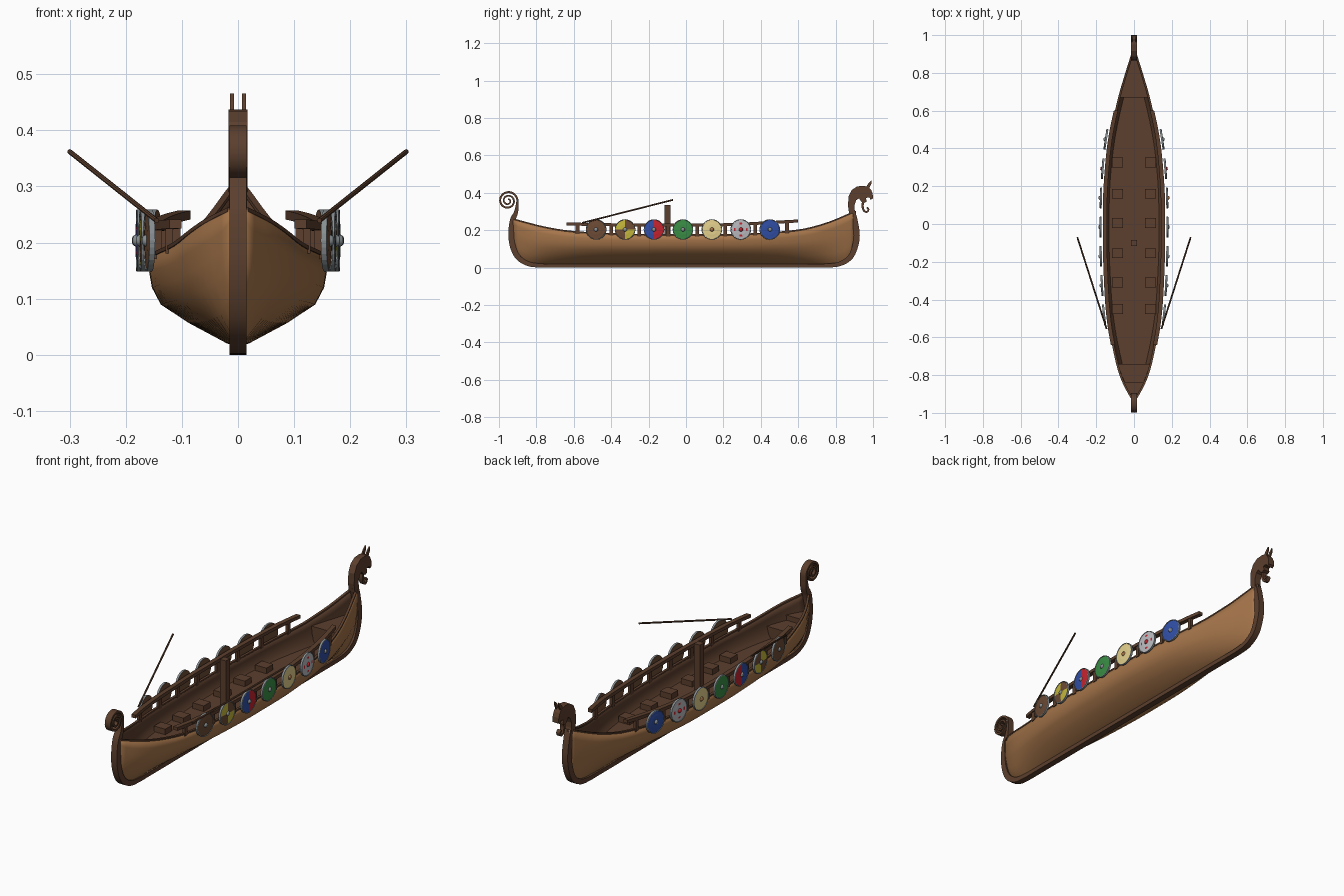
import bpy, bmesh, math
from mathutils import Vector

if "Cube" in bpy.data.objects:
    bpy.data.objects.remove(bpy.data.objects["Cube"])


def material(name, r, g, b):
    m = bpy.data.materials.new(name)
    m.diffuse_color = tuple((c / 255) ** 2.2 for c in (r, g, b)) + (1,)
    m.use_nodes = True
    m.node_tree.nodes["Principled BSDF"].inputs["Base Color"].default_value = m.diffuse_color
    return m


HULL = material("light timber", 165, 117, 76)
DARK = material("dark timber", 92, 65, 49)
WOOD = material("shield wood", 108, 76, 56)
STEEL = material("steel", 135, 142, 145)
BLUE = material("blue paint", 52, 80, 165)
RED = material("red paint", 195, 40, 50)
GREEN = material("green paint", 60, 140, 70)
YELLOW = material("yellow paint", 195, 182, 62)
CREAM = material("cream paint", 228, 208, 140)
GREY = material("pale grey paint", 185, 186, 190)


def curve(table, y):
    """Smooth interpolation through (y, value) points."""
    n = len(table)
    y = min(max(y, table[0][0]), table[-1][0])
    i = max(k for k in range(n - 1) if table[k][0] <= y)

    def slope(k):
        a, b = table[max(k - 1, 0)], table[min(k + 1, n - 1)]
        return (b[1] - a[1]) / (b[0] - a[0])
    (y0, v0), (y1, v1) = table[i], table[i + 1]
    h = y1 - y0
    t = (y - y0) / h
    return ((2*t**3 - 3*t*t + 1) * v0 + (t**3 - 2*t*t + t) * h * slope(i)
            + (3*t*t - 2*t**3) * v1 + (t**3 - t*t) * h * slope(i + 1))


def loft(name, rings, mats, closed=True, smooth=False):
    """Skin a list of equal rings; closed rings get end caps."""
    n = len(rings[0])
    verts = [tuple(p) for r in rings for p in r]
    faces = []
    for i in range(len(rings) - 1):
        for j in range(n if closed else n - 1):
            k = (j + 1) % n
            faces.append((i*n + j, (i+1)*n + j, (i+1)*n + k, i*n + k))
    if closed:
        faces += [tuple(range(n)), tuple(range(len(verts) - n, len(verts)))]
    me = bpy.data.meshes.new(name)
    me.from_pydata(verts, [], faces)
    for m in mats:
        me.materials.append(m)
    if closed:
        bm = bmesh.new()
        bm.from_mesh(me)
        bmesh.ops.recalc_face_normals(bm, faces=bm.faces)
        bm.to_mesh(me)
        bm.free()
    ob = bpy.data.objects.new(name, me)
    bpy.context.collection.objects.link(ob)
    if smooth:
        bpy.ops.object.select_all(action='DESELECT')
        ob.select_set(True)
        bpy.context.view_layer.objects.active = ob
        bpy.ops.object.shade_smooth_by_angle(angle=math.radians(35))
    return ob


def prism(name, outline, x0, x1, mat):
    return loft(name, [[(x, y, z) for y, z in outline] for x in (x0, x1)], [mat])


def box(name, x0, x1, y0, y1, z0, z1, mat):
    return prism(name, [(y0, z0), (y1, z0), (y1, z1), (y0, z1)], x0, x1, mat)


def ribbon(name, path, hw, mat):
    """Flat band of half width hw following (y, z, thickness) points."""
    rings = []
    for i, (y, z, th) in enumerate(path):
        a, b = path[max(i - 1, 0)], path[min(i + 1, len(path) - 1)]
        d = Vector((b[0] - a[0], b[1] - a[1])).normalized() * th / 2
        rings.append([(x, y - s * d.y, z + s * d.x)
                      for x, s in ((-hw, -1), (hw, -1), (hw, 1), (-hw, 1))])
    return loft(name, rings, [mat], smooth=True)


def smooth_path(pts, sub=5):
    tabs = [[(k, p[c]) for k, p in enumerate(pts)] for c in range(3)]
    return [tuple(curve(t, i / sub) for t in tabs) for i in range((len(pts) - 1) * sub + 1)]


# Hull lines: half width, gunwale height, bottom height
W = [(-.93, .012), (-.9, .029), (-.84, .061), (-.74, .094), (-.5, .138), (-.2, .156), (0, .158),
     (.2, .154), (.45, .13), (.67, .083), (.8, .045), (.88, .02), (.91, .01)]
G = [(-.93, .262), (-.9, .253), (-.75, .215), (-.6, .192), (-.3, .178), (0, .175),
     (.3, .178), (.6, .2), (.75, .237), (.88, .29), (.91, .303)]
B = [(-.93, .14), (-.9, .065), (-.84, .024), (-.76, .018), (.74, .018), (.82, .024),
     (.88, .062), (.91, .14)]
SECTION = [(0, 0), (.12, .02), (.55, .25), (.87, .46), (.97, .65), (1, .82), (.99, 1)]


def section(y):
    w, g, b = curve(W, y), curve(G, y), curve(B, y)
    return [(w * f, b + (g - b) * h) for f, h in SECTION]


def x_at(y, z):
    s = section(y)
    for (xa, za), (xb, zb) in zip(s, s[1:]):
        if za <= z <= zb:
            return xa + (xb - xa) * (z - za) / (zb - za)
    return s[-1][0]


# Hull shell, light outside and dark inside
rings = []
for i in range(61):
    y = -.93 + 1.84 * i / 60
    half = section(y)
    rings.append([(-x, y, z) for x, z in half[:0:-1]] + [(x, y, z) for x, z in half])
hull = loft("hull", rings, [HULL, DARK], closed=False, smooth=True)
sol = hull.modifiers.new("planking", 'SOLIDIFY')
sol.thickness, sol.offset = .008, -1
sol.material_offset = sol.material_offset_rim = 1


# Floor and raised end platforms
def deck(name, y0, y1, z, depth):
    rows = []
    for i in range(17):
        y = y0 + (y1 - y0) * i / 16
        a, b = max(x_at(y, z) - .003, .002), max(x_at(y, z - depth) - .004, .002)
        rows.append([(-a, y, z), (a, y, z), (b, y, z - depth), (-b, y, z - depth)])
    loft(name, rows, [DARK])


deck("floor", -.76, .7, .095, .01)
deck("bow_platform", .67, .89, .18, .08)
deck("stern_platform", -.84, -.74, .15, .055)
deck("stern_step", -.91, -.84, .175, .08)

# Keel with both posts and the curled tail
tail = []
for i in range(73):
    t = i / 72
    a, r = 2.25 * 2 * math.pi * (1 - t), .008 + .043 * t
    tail.append((-.952 + r * math.cos(a), .357 + r * math.sin(a), .008 + .003 * t))
stern = smooth_path([(-.903, .335, .014), (-.909, .295, .022), (-.927, .25, .03),
                     (-.935, .17, .03), (-.922, .1, .03), (-.893, .05, .028),
                     (-.84, .019, .024), (-.78, .011, .021), (-.72, .01, .02)])
bow = smooth_path([(.7, .01, .02), (.76, .011, .021), (.82, .019, .024), (.873, .05, .028),
                   (.9, .1, .031), (.913, .17, .032), (.902, .25, .032), (.885, .31, .032)])
ribbon("keel_and_posts", tail + stern + bow, .0155, DARK)

# Carved prow head with tongue and horns
prism("prow_head", [(.872, .29), (.866, .33), (.869, .38), (.886, .415), (.915, .434), (.95, .437),
                    (.975, .432), (.99, .415), (.998, .395), (1.0, .37), (.988, .362), (.98, .376),
                    (.962, .372), (.966, .352), (.95, .345), (.938, .352), (.925, .37),
                    (.91, .36), (.901, .335), (.902, .29)], -.0165, .0165, DARK)
ribbon("tongue", smooth_path([(.95, .36, .014), (.944, .33, .012), (.952, .304, .011),
                              (.968, .298, .01), (.976, .312, .009), (.966, .322, .008)]), .01, DARK)
for s in (1, -1):
    prism("horn", [(.958, .425), (.98, .425), (.992, .45), (.992, .466), (.975, .45)],
          s * .007, s * .014, DARK)

# Mast stump
box("mast", -.016, .016, -.116, -.084, .085, .335, DARK)

RAIL = [(-.64, .233), (-.3, .228), (.2, .229), (.6, .249)]


def strip(name, s, y0, y1, dx, zfun, w, h):
    rows = []
    for i in range(41):
        y = y0 + (y1 - y0) * i / 40
        x, z = curve(W, y) + dx, zfun(y)
        rows.append([(s * (x + a * w / 2), y, z + b * h / 2)
                     for a, b in ((-1, -1), (1, -1), (1, 1), (-1, 1))])
    loft(name, rows, [DARK])


# Shield patterns: radius and angle choose the paint
def quarters(r, a):
    return YELLOW if math.sin(2 * a) < 0 else WOOD


def halves(r, a):
    return RED if math.cos(a) > 0 else BLUE


def dots(r, a):
    return RED if .027 < r < .038 and abs(math.sin(2 * a)) < .3 else GREY


def plain(mat):
    return lambda r, a: mat


PATTERNS = [plain(WOOD), quarters, halves, plain(GREEN), plain(CREAM), dots, plain(BLUE)]
BOSS = [STEEL, STEEL, STEEL, STEEL, HULL, RED, STEEL]
PROFILE = [(.055, 0), (.055, .01), (.052, .011), (.051, .009), (.037, .01), (.028, .011),
           (.011, .011), (.008, .016), (.004, .018)]


def shield(s, y, pattern, boss):
    mats = [WOOD, STEEL, BLUE, RED, GREEN, YELLOW, CREAM, GREY, HULL]
    rings = [[(x, r * math.cos(k * math.pi / 14), r * math.sin(k * math.pi / 14))
              for k in range(28)] for r, x in PROFILE]
    ob = loft("shield", rings, mats)
    for f in ob.data.polygons:
        c = f.center
        r = math.hypot(c.y, c.z)
        m = WOOD if c.x < .001 else STEEL if r > .0505 else boss if r < .0105 \
            else pattern(r, math.atan2(c.z, c.y))
        f.material_index = mats.index(m)
    turn = math.atan((curve(W, y + .05) - curve(W, y - .05)) / .1)
    for v in ob.data.vertices:
        x, t, z = v.co
        v.co = (s * (curve(W, y) + .013 + x * math.cos(turn) + t * math.sin(turn)),
                y + t * math.cos(turn) - x * math.sin(turn), .2035 + z)
    if s < 0:
        ob.data.flip_normals()


for s in (1, -1):
    strip("gunwale", s, -.92, .9, -.005, lambda y: curve(G, y), .012, .007)
    strip("shield_rail", s, -.64, .6, -.004, lambda y: curve(RAIL, y), .022, .016)
    # Rail posts
    for y in (-.58, -.4, -.25, -.095, .06, .21, .37, .54):
        x = curve(W, y) - .004
        box("rail_post", s * (x - .007), s * (x + .007), y - .01, y + .01,
            curve(G, y) - .01, curve(RAIL, y), DARK)
    # Rowing benches
    for y in (.325, .16, .005, -.155, -.31, -.45):
        box("bench", s * .057, s * .117, y - .026, y + .026, .094, .122, DARK)
    # Oar
    a, b = Vector((s * .145, -.555, .239)), Vector((s * .3, -.07, .362))
    u = (b - a).cross(Vector((0, 0, 1))).normalized()
    v = (b - a).cross(u).normalized()
    loft("oar", [[p + .0045 * (u * math.cos(k * math.pi / 4) + v * math.sin(k * math.pi / 4))
                  for k in range(8)] for p in (a, b)], [DARK], smooth=True)
    # Shields
    for i in range(7):
        shield(s, -.48 + .1545 * i, PATTERNS[i], BOSS[i])
